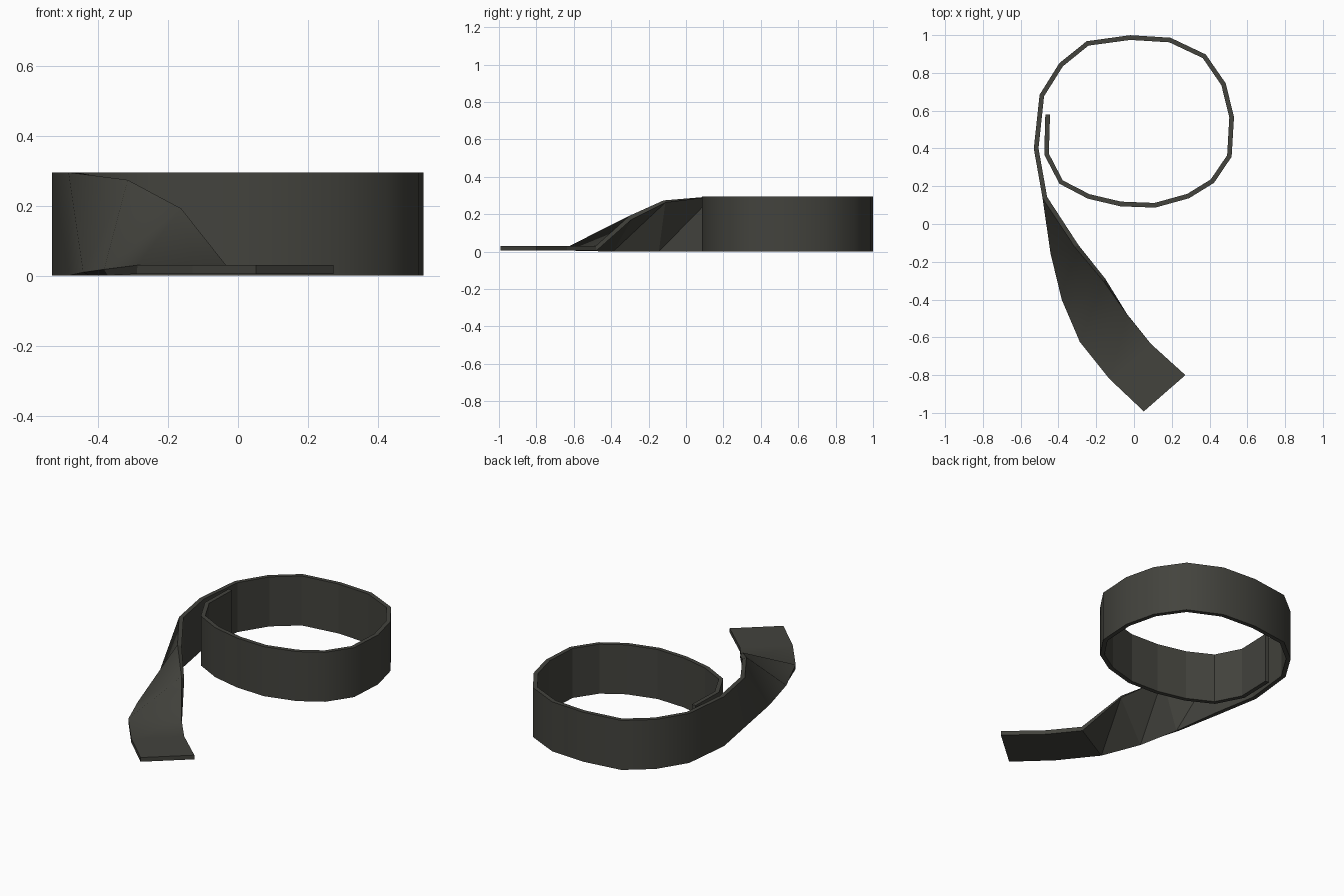
import bpy, bmesh
from mathutils import Vector

if "Cube" in bpy.data.objects:
    bpy.data.objects.remove(bpy.data.objects["Cube"])

THICK, TOP = 0.025, 0.295

# Coiled part: centre line seen from above, inner free end first
coil = [(-.457, .58), (-.463, .37), (-.386, .222), (-.24, .146), (-.07, .106),
        (.11, .099), (.287, .148), (.415, .227), (.505, .36), (.517, .565),
        (.474, .74), (.372, .888), (.19, .974), (-.02, .987), (-.246, .956),
        (-.386, .843), (-.488, .68), (-.518, .40), (-.472, .14)]
stations = [(Vector((x, y, 0)), Vector((x, y, TOP))) for x, y in coil]

# Twisting tail: lower edge and upper edge, ending flat on the ground
tail = [((-.432, -.15, .004), (-.305, -.115, .268)),
        ((-.377, -.395, .008), (-.157, -.296, .182)),
        ((-.288, -.622, .0175), (-.035, -.48, .0175)),
        ((-.13, -.82, .0175), (.09, -.635, .0175)),
        ((.052, -.992, .0175), (.272, -.80, .0175))]
stations += [(Vector(a), Vector(b)) for a, b in tail]

# Sweep a thin rectangular section through the stations
bm = bmesh.new()
mids = [(a + b) / 2 for a, b in stations]
rings = []
for i, (low, high) in enumerate(stations):
    before = mids[i] - mids[i - 1] if i else mids[1] - mids[0]
    after = mids[i + 1] - mids[i] if i < len(mids) - 1 else before
    tangent = before.normalized() + after.normalized()
    off = tangent.cross(high - low).normalized() * THICK / 2
    ring = []
    for p in (low + off, high + off, high - off, low - off):
        p.z = max(p.z, 0)
        ring.append(bm.verts.new(p))
    rings.append(ring)

for a, b in zip(rings, rings[1:]):
    # outer side is smooth, the inner side and rims are flat
    for tri in ((a[0], b[0], a[1]), (a[1], b[0], b[1])):
        bm.faces.new(tri).smooth = True
    for tri in ((a[3], a[2], b[3]), (a[2], b[2], b[3])):
        bm.faces.new(tri)
    bm.faces.new((a[1], b[1], b[2], a[2]))
    bm.faces.new((a[3], b[3], b[0], a[0]))
bm.faces.new(rings[0])
bm.faces.new(rings[-1][::-1])
bmesh.ops.recalc_face_normals(bm, faces=bm.faces[:])

mesh = bpy.data.meshes.new("coiled_strap")
bm.to_mesh(mesh)
bm.free()
strap = bpy.data.objects.new("coiled_strap", mesh)
bpy.context.collection.objects.link(strap)

mat = bpy.data.materials.new("dark olive grey")
mat.diffuse_color = (0.056, 0.056, 0.047, 1)
mat.use_nodes = True
mat.node_tree.nodes["Principled BSDF"].inputs["Base Color"].default_value = mat.diffuse_color
mesh.materials.append(mat)
